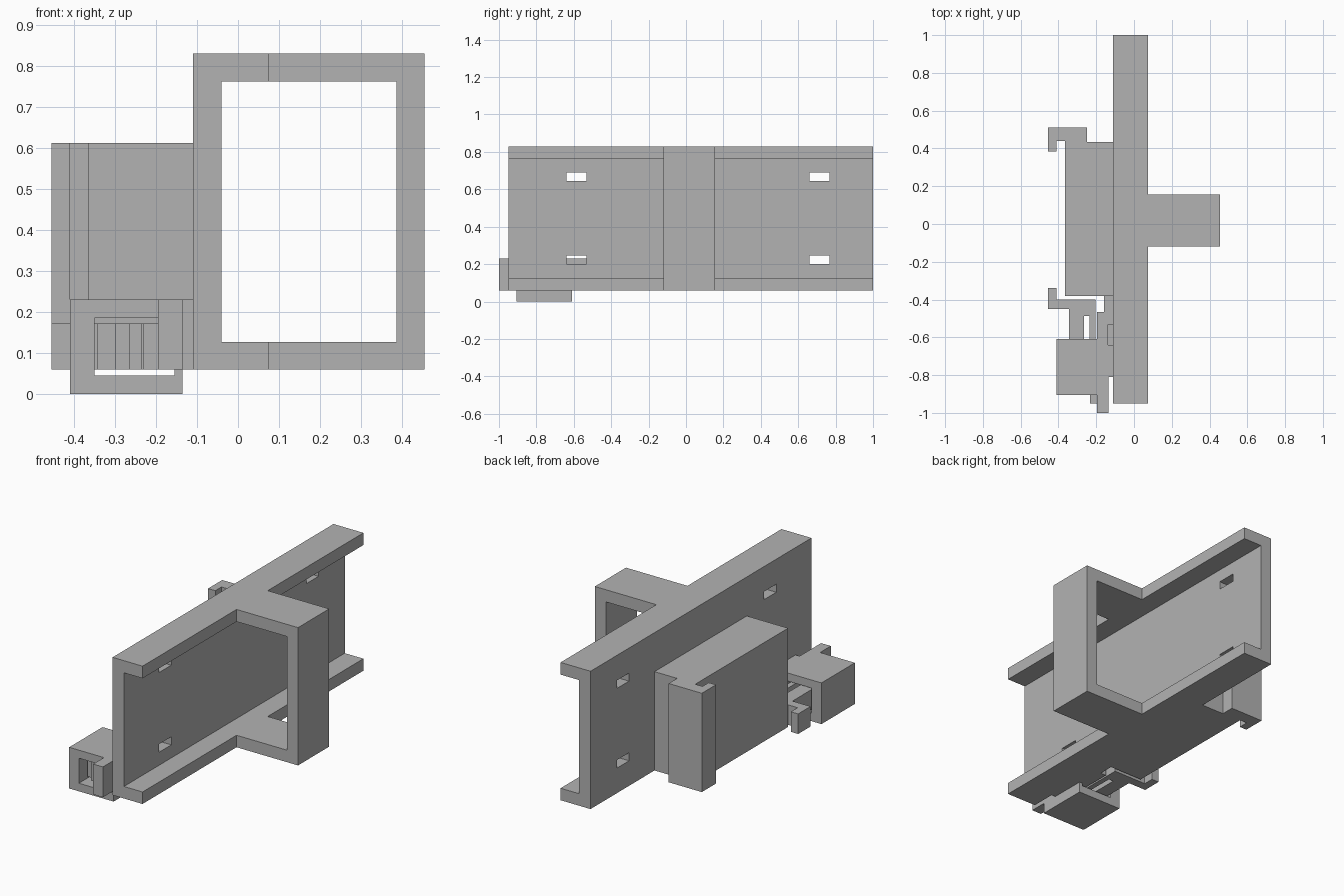
import bpy, bmesh

cube = bpy.data.objects.get("Cube")
if cube:
    bpy.data.objects.remove(cube, do_unlink=True)

grey = bpy.data.materials.new("plain grey")
grey.use_nodes = True
COLOUR = (0.45, 0.45, 0.45, 1)
grey.diffuse_color = COLOUR
grey.node_tree.nodes["Principled BSDF"].inputs["Base Color"].default_value = COLOUR


def prism(name, outline, axis, low, high):
    """Extrude an outline along y (points are x, z) or z (points are x, y)."""
    bm = bmesh.new()
    place = (lambda p: (p[0], low, p[1])) if axis == "y" else (lambda p: (p[0], p[1], low))
    face = bm.faces.new([bm.verts.new(place(p)) for p in outline])
    new = bmesh.ops.extrude_face_region(bm, geom=[face])["geom"]
    step = (0, high - low, 0) if axis == "y" else (0, 0, high - low)
    bmesh.ops.translate(bm, vec=step, verts=[v for v in new if isinstance(v, bmesh.types.BMVert)])
    bmesh.ops.recalc_face_normals(bm, faces=bm.faces)
    mesh = bpy.data.meshes.new(name)
    bm.to_mesh(mesh)
    bm.free()
    mesh.materials.append(grey)
    obj = bpy.data.objects.new(name, mesh)
    bpy.context.collection.objects.link(obj)
    return obj


def box(name, x, y, z):
    rect = [(x[0], y[0]), (x[1], y[0]), (x[1], y[1]), (x[0], y[1])]
    return prism(name, rect, "z", *z)


def cut(target, cutter):
    mod = target.modifiers.new("cut", "BOOLEAN")
    mod.operation = "DIFFERENCE"
    mod.solver = "EXACT"
    mod.object = cutter
    cutter.hide_render = True
    cutter.hide_viewport = True


BOTTOM, TOP = 0.06, 0.83
INNER_BOTTOM, INNER_TOP = 0.127, 0.762
BACK, LIP = -0.11, 0.075

# Long C-channel
channel = prism("channel", [
    (BACK, BOTTOM), (LIP, BOTTOM), (LIP, INNER_BOTTOM), (-0.04, INNER_BOTTOM),
    (-0.04, INNER_TOP), (LIP, INNER_TOP), (LIP, TOP), (BACK, TOP)], "y", -0.95, 1.0)

# Looped handle in the middle of the open side
prism("handle_loop", [
    (LIP, BOTTOM), (0.455, BOTTOM), (0.455, TOP), (LIP, TOP), (LIP, INNER_TOP),
    (0.387, INNER_TOP), (0.387, INNER_BOTTOM), (LIP, INNER_BOTTOM)], "y", -0.12, 0.155)

# Rear block with its hook
prism("block_with_hook", [
    (BACK, -0.38), (BACK, 0.435), (-0.25, 0.435), (-0.25, 0.51), (-0.455, 0.51),
    (-0.455, 0.385), (-0.41, 0.385), (-0.41, 0.44), (-0.365, 0.44), (-0.365, -0.38)],
    "z", BOTTOM, 0.612)

# Latch rail beside the channel
rail = prism("latch_rail", [
    (BACK, -0.38), (-0.16, -0.38), (-0.16, -0.465), (-0.195, -0.465), (-0.195, -1.0),
    (-0.135, -1.0), (-0.135, -0.81), (BACK, -0.81)], "z", BOTTOM, 0.23)

# Small slots through the web; the low front one bites into the rail
for y in (-0.64, 0.66):
    for z in (0.2, 0.645):
        slot = box("slot_cutter", (-0.138, 0.0), (y, y + 0.108), (z, z + 0.045))
        cut(channel, slot)
        if y < 0 and z < 0.3:
            cut(rail, slot)

# Sleeve around the latch
prism("latch_sleeve", [
    (-0.41, 0), (-0.135, 0), (-0.135, BOTTOM), (-0.155, BOTTOM), (-0.155, 0.045),
    (-0.35, 0.045), (-0.35, 0.185), (-0.195, 0.185), (-0.195, 0.23), (-0.41, 0.23)],
    "y", -0.905, -0.61)

# Sliding latch: hook, thick shaft and thin prong
prism("sliding_latch", [
    (-0.455, -0.34), (-0.41, -0.34), (-0.41, -0.4), (-0.205, -0.4), (-0.205, -0.87),
    (-0.235, -0.87), (-0.235, -0.487), (-0.265, -0.487), (-0.265, -0.87),
    (-0.30, -0.87), (-0.30, -0.84), (-0.343, -0.84), (-0.343, -0.45), (-0.455, -0.45)],
    "z", BOTTOM, 0.172)
box("latch_tooth", (-0.232, -0.195), (-0.95, -0.87), (BOTTOM, 0.172))
